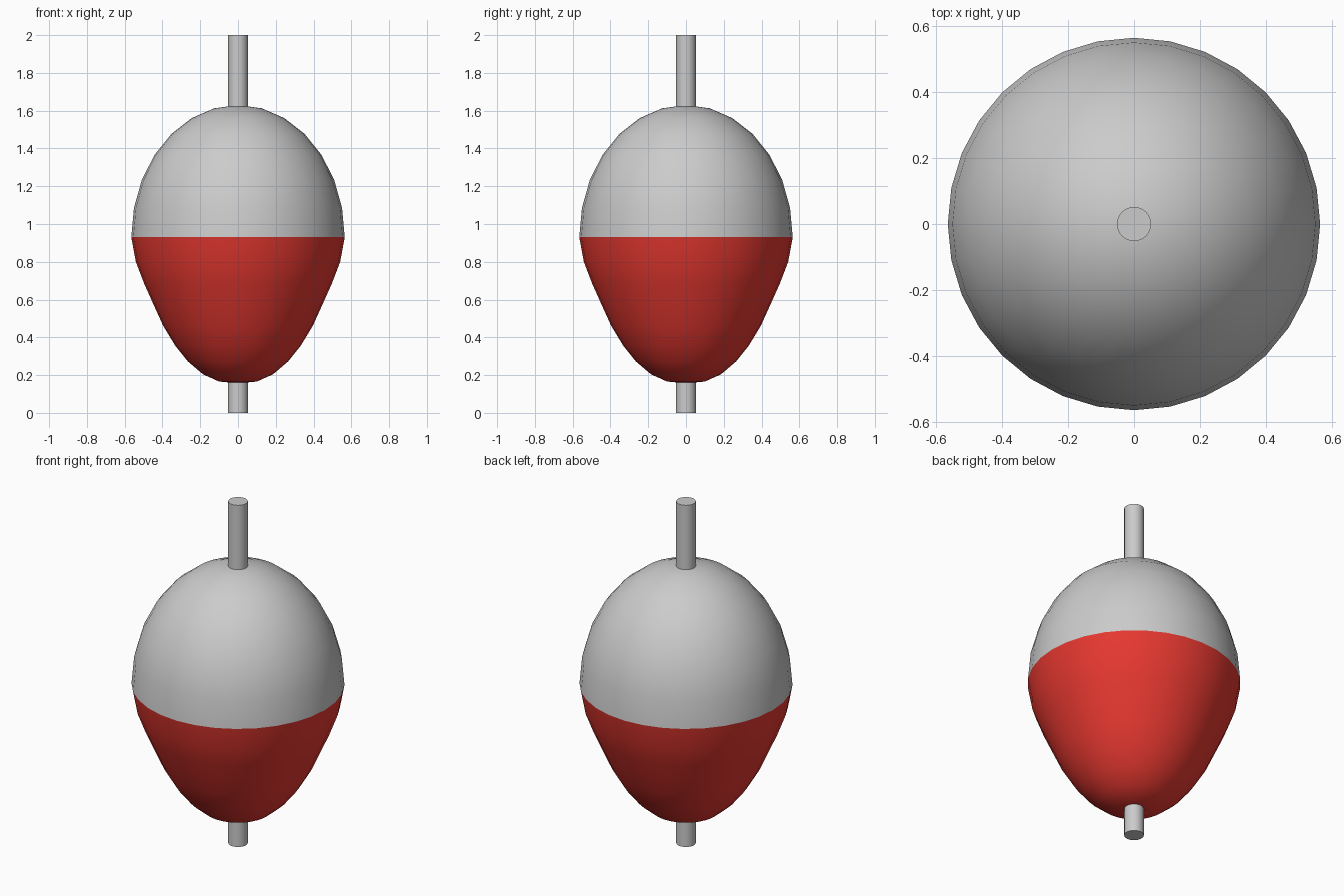
import bpy
import bmesh
import math

if "Cube" in bpy.data.objects:
    bpy.data.objects.remove(bpy.data.objects["Cube"])

SIDES = 32
R, Z_MID = 0.565, 0.93   # widest ring, where the two colours meet


def lathe(name, profile, material=None):
    """Spin (radius, z) points, listed bottom to top, around the z axis."""
    bm = bmesh.new()
    verts = [bm.verts.new((r, 0, z)) for r, z in profile]
    edges = [bm.edges.new(pair) for pair in zip(verts, verts[1:])]
    bmesh.ops.spin(bm, geom=verts + edges, cent=(0, 0, 0), axis=(0, 0, 1),
                   angle=math.tau, steps=SIDES, use_merge=True)
    bmesh.ops.remove_doubles(bm, verts=bm.verts, dist=1e-4)
    bmesh.ops.recalc_face_normals(bm, faces=bm.faces)
    # open shells: make sure the faces point away from the body's centre
    if sum(f.normal.dot(f.calc_center_median() - bm_center) for f in bm.faces) < 0:
        bmesh.ops.reverse_faces(bm, faces=bm.faces)
    mesh = bpy.data.meshes.new(name)
    bm.to_mesh(mesh)
    bm.free()
    mesh.shade_smooth()
    obj = bpy.data.objects.new(name, mesh)
    bpy.context.collection.objects.link(obj)
    if material:
        mesh.materials.append(material)
    return obj


from mathutils import Vector
bm_center = Vector((0, 0, Z_MID))

red = bpy.data.materials.new("red_paint")
red.diffuse_color = (0.8, 0.04, 0.03, 1)
red.use_nodes = True
red.node_tree.nodes["Principled BSDF"].inputs["Base Color"].default_value = red.diffuse_color

# Upper half of the float: half an ellipsoid
upper = [(R * math.cos(i * math.pi / 14), Z_MID + 0.70 * math.sin(i * math.pi / 14))
         for i in range(8)]
lathe("upper_float", upper)

# Lower half: tapered towards a rounded tip
lower = [(0, 0.157), (0.10, 0.166), (0.185, 0.204), (0.265, 0.272), (0.333, 0.357),
         (0.397, 0.463), (0.45, 0.58), (0.497, 0.685), (0.541, 0.80), (R, Z_MID)]
lathe("lower_float", lower, red)

# Straight stem through the whole float
bpy.ops.mesh.primitive_cylinder_add(vertices=SIDES, radius=0.052, depth=2, location=(0, 0, 1))
stem = bpy.context.object
stem.name = "stem"
bpy.ops.object.shade_smooth_by_angle(angle=math.radians(40))
